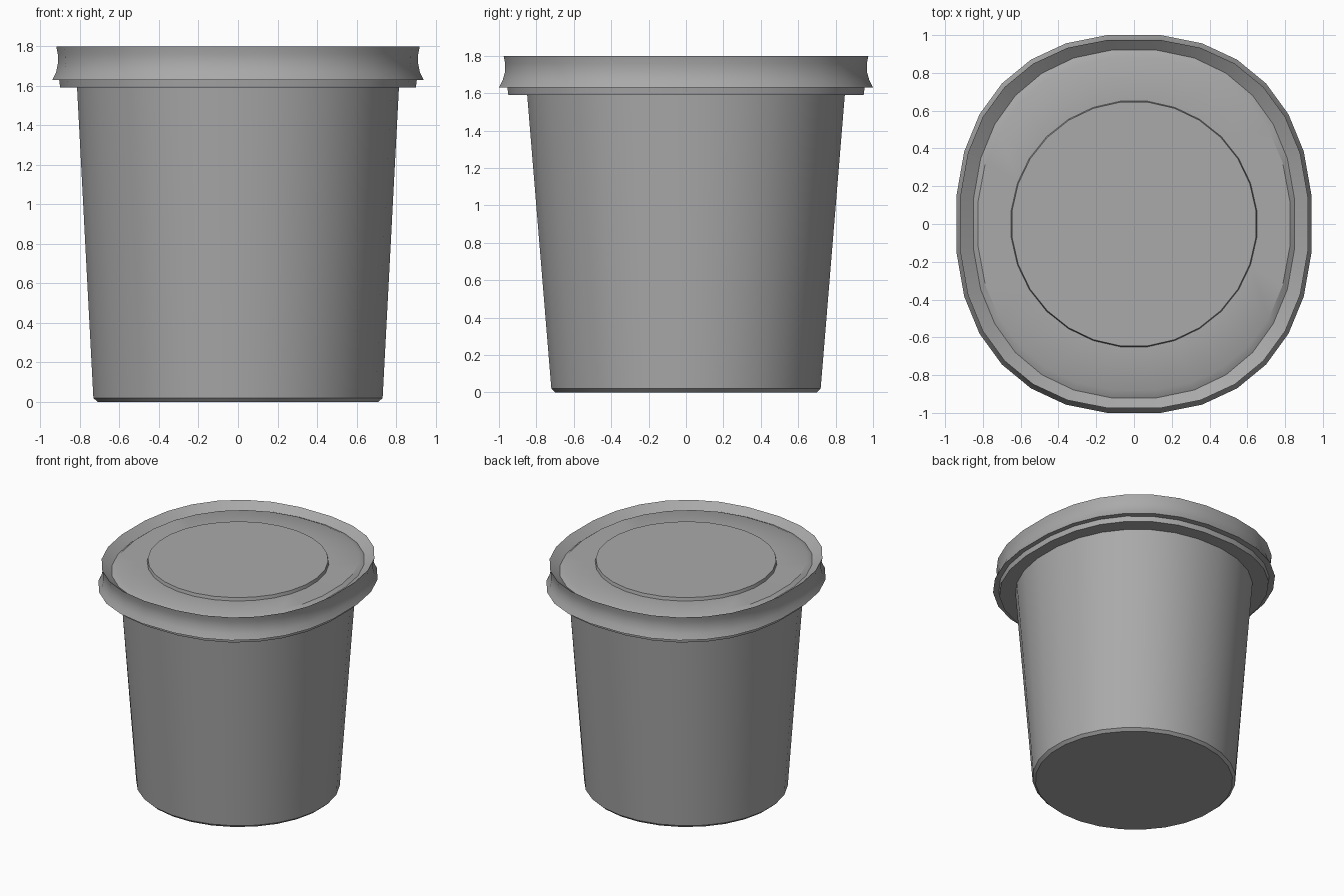
import bpy, bmesh, math

cube = bpy.data.objects.get("Cube")
if cube:
    bpy.data.objects.remove(cube, do_unlink=True)

SIDES = 28

grey = bpy.data.materials.new("plain_grey")
grey.use_nodes = True
COLOUR = (0.4, 0.4, 0.4, 1)
grey.diffuse_color = COLOUR
grey.node_tree.nodes["Principled BSDF"].inputs["Base Color"].default_value = COLOUR


def soft_power(value, n):
    return math.copysign(abs(value) ** (2 / n), value)


def ring(bm, rx, ry, z, n):
    """Rounded-square loop; n = 2 gives an ellipse."""
    step = 2 * math.pi / SIDES
    fit = 1 / soft_power(math.cos(step / 2), n)
    return [bm.verts.new((rx * fit * soft_power(math.cos((i + 0.5) * step), n),
                          ry * fit * soft_power(math.sin((i + 0.5) * step), n), z))
            for i in range(SIDES)]


def loft(name, profile, angle=30):
    """Closed shell through (half width, half depth, height, squareness) loops."""
    bm = bmesh.new()
    rings = [ring(bm, *p) for p in profile]
    for low, high in zip(rings, rings[1:]):
        for i in range(SIDES):
            j = (i + 1) % SIDES
            bm.faces.new((low[i], low[j], high[j], high[i]))
    bm.faces.new(rings[0][::-1])
    bm.faces.new(rings[-1])
    bmesh.ops.recalc_face_normals(bm, faces=bm.faces)
    mesh = bpy.data.meshes.new(name)
    bm.to_mesh(mesh)
    bm.free()
    mesh.materials.append(grey)
    obj = bpy.data.objects.new(name, mesh)
    bpy.context.collection.objects.link(obj)
    bpy.ops.object.select_all(action='DESELECT')
    obj.select_set(True)
    bpy.context.view_layer.objects.active = obj
    bpy.ops.object.shade_smooth_by_angle(angle=math.radians(angle))


# Tapered cup with a small chamfer at the foot
loft("cup_body", [
    (0.71, 0.70, 0, 2),
    (0.732, 0.72, 0.02, 2),
    (0.815, 0.85, 1.6, 2.15),
])

# Lid: under-ring, flared skirt, rim, shallow groove and raised centre
loft("lid", [
    (0.90, 0.95, 1.59, 2.3),
    (0.905, 0.955, 1.63, 2.3),
    (0.94, 1.0, 1.63, 2.3),
    (0.92, 0.98, 1.67, 2.3),
    (0.911, 0.967, 1.715, 2.3),
    (0.912, 0.967, 1.76, 2.3),
    (0.92, 0.975, 1.8, 2.3),
    (0.85, 0.92, 1.75, 2.25),
    (0.825, 0.88, 1.77, 2.2),
    (0.65, 0.65, 1.768, 2),
    (0.645, 0.645, 1.793, 2),
])
